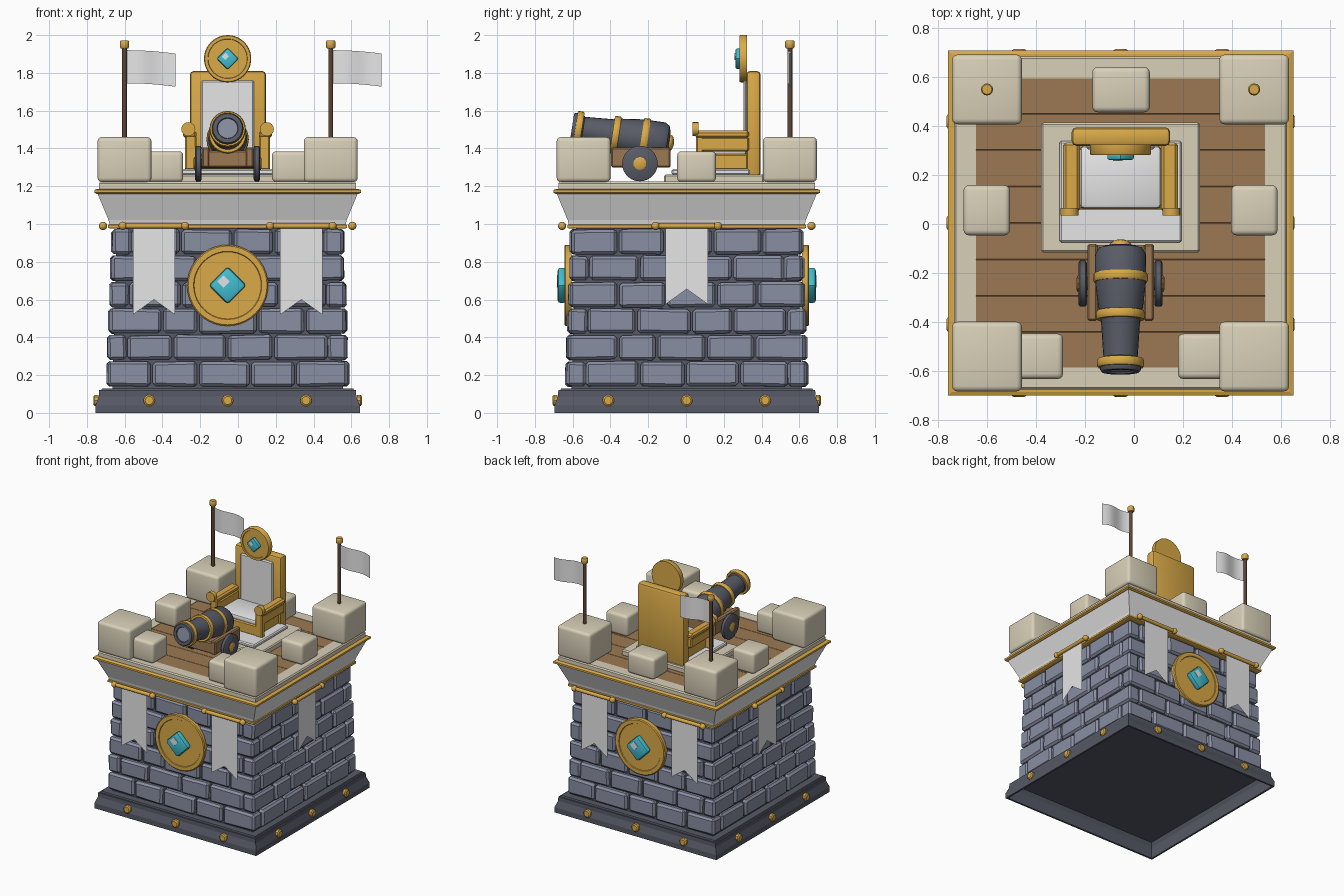
import bpy, bmesh, random
from math import sin, cos, pi, radians
from mathutils import Matrix, Vector

random.seed(4)
if "Cube" in bpy.data.objects:
    bpy.data.objects.remove(bpy.data.objects["Cube"])

CENTRE = Matrix.Translation((-0.055, 0.004, 0))   # tower axis
smooth_parts = []


def material(name, r, g, b):
    m = bpy.data.materials.new(name)
    m.use_nodes = True
    m.diffuse_color = (r, g, b, 1)
    m.node_tree.nodes["Principled BSDF"].inputs["Base Color"].default_value = (r, g, b, 1)
    return m


GOLD = material("gold", 0.7, 0.4, 0.065)
WOOD = material("floor wood", 0.33, 0.19, 0.085)
POLE = material("dark wood", 0.11, 0.06, 0.035)
STONE = material("pale stone", 0.69, 0.63, 0.48)
CLOTH = material("light grey", 0.79, 0.79, 0.8)
BRICK = material("blue grey brick", 0.25, 0.275, 0.365)
MORTAR = material("dark stone", 0.092, 0.1, 0.13)
IRON = material("iron", 0.098, 0.104, 0.133)
TEAL = material("teal gem", 0.055, 0.52, 0.64)
GLINT = material("gem glint", 0.75, 0.77, 0.8)


def finish(name, bm, mat, place=Matrix(), bevel=0, segments=1, smooth=True):
    if bevel:
        bmesh.ops.bevel(bm, geom=bm.edges[:], offset=bevel, segments=segments, profile=0.5,
                        affect="EDGES", clamp_overlap=True)
    bmesh.ops.recalc_face_normals(bm, faces=bm.faces)
    mesh = bpy.data.meshes.new(name)
    bm.to_mesh(mesh)
    bm.free()
    mesh.materials.append(mat)
    ob = bpy.data.objects.new(name, mesh)
    ob.matrix_world = CENTRE @ place
    bpy.context.scene.collection.objects.link(ob)
    if smooth:
        smooth_parts.append(ob)


def box(name, x, y, z, mat, place=Matrix(), bevel=0.008, segments=1):
    """Box from (low, high) ranges."""
    bm = bmesh.new()
    bmesh.ops.create_cube(bm, size=1)
    for v in bm.verts:
        v.co = [(lo + hi) / 2 + c * (hi - lo) for c, (lo, hi) in zip(v.co, (x, y, z))]
    finish(name, bm, mat, place, bevel, segments)


def loft(name, profile, mat, place=Matrix(), sides=24, closed=False):
    """Turn (radius, height) points round z; four sides gives flat square rings by half width."""
    bm = bmesh.new()
    k, turn = (2 ** 0.5, pi / 4) if sides == 4 else (1, 0)
    rings = [[bm.verts.new((r * k * cos(turn + 2 * pi * i / sides),
                            r * k * sin(turn + 2 * pi * i / sides), z))
              for i in range(sides)] for r, z in profile]
    pairs = list(zip(rings, rings[1:]))
    if closed:
        pairs.append((rings[-1], rings[0]))
    else:
        bm.faces.new(rings[0])
        bm.faces.new(rings[-1])
    for a, b in pairs:
        for i in range(sides):
            j = (i + 1) % sides
            bm.faces.new((a[i], a[j], b[j], b[i]))
    finish(name, bm, mat, place, smooth=sides > 4)


def ball(name, centre, radius, mat, place=Matrix(), squash=(1, 1, 1)):
    bm = bmesh.new()
    bmesh.ops.create_uvsphere(bm, u_segments=12, v_segments=8, radius=radius)
    finish(name, bm, mat, place @ Matrix.Translation(centre) @ Matrix.Diagonal((*squash, 1)))


def rod(name, start, end, radius, mat, place=Matrix(), sides=16):
    a, b = Vector(start), Vector(end)
    aim = (b - a).to_track_quat("Z", "Y").to_matrix().to_4x4()
    loft(name, [(radius, 0), (radius, (b - a).length)], mat,
         place @ Matrix.Translation(a) @ aim, sides)


def medallion(name, centre, r, depth, place=Matrix()):
    """Gold disc with raised rim and a diamond gem, facing -y."""
    spot = place @ Matrix.Translation(centre)
    loft(name + "_disc", [(r, 0), (r, depth - 0.006), (r * 0.97, depth), (r * 0.84, depth),
                          (r * 0.825, depth - 0.005)], GOLD,
         spot @ Matrix.Rotation(pi / 2, 4, "X"), 40)
    s, front = r * 0.33, -depth - r * 0.17
    tilt = spot @ Matrix.Rotation(pi / 4, 4, "Y")
    box(name + "_gem", (-s, s), (front, 0.01 - depth), (-s, s), TEAL, tilt, r * 0.08, 2)
    g = s * 0.33
    box(name + "_glint", (-s * 0.42 - g, -s * 0.42 + g), (front - 0.003, front + 0.003),
        (-g, g), GLINT, tilt, 0)


def bricks(name, place, side):
    """Six courses of bevelled bricks, interlocked at the corners."""
    bm = bmesh.new()
    for row in range(6):
        half = 0.64 - 0.005 * row
        full = (row + side) % 2 == 0
        span = half if full else half - 0.1
        count = 5 if full else 4
        cuts = [-span + 2 * span * i / count for i in range(count + 1)]
        cuts = [cuts[0]] + [c + random.uniform(-0.035, 0.035) for c in cuts[1:-1]] + [cuts[-1]]
        for a, b in zip(cuts, cuts[1:]):
            cube = bmesh.ops.create_cube(bm, size=1)["verts"]
            out = half + random.uniform(-0.006, 0.004)
            for v in cube:
                v.co = ((a + b) / 2 + v.co.x * (b - a - 0.012),
                        -out + 0.05 + v.co.y * 0.1 + random.uniform(-0.003, 0.003),
                        0.206 + row * 0.14 + v.co.z * 0.13 + random.uniform(-0.004, 0.004))
    finish(name, bm, BRICK, place, 0.015, smooth=False)


def banner(name, x, tip, place):
    """Swallow-tailed cloth on a rod with ball ends."""
    bm = bmesh.new()
    w = 0.112
    outline = [(-w, 0.99), (w, 0.99), (w, tip), (0, tip + 0.08), (-w, tip)]
    bm.faces.new([bm.verts.new((x + u, -0.65, z)) for u, z in outline])
    finish(name + "_cloth", bm, CLOTH, place)
    rod(name + "_rod", (x - 0.165, -0.658, 0.99), (x + 0.165, -0.658, 0.99), 0.014, GOLD, place)
    for s in (-1, 1):
        ball(name + "_rod_end", (x + s * 0.165, -0.66, 0.99), 0.022, GOLD, place)


# Tower body, cornice and platform; the plinth is hollow underneath
loft("plinth", [(0.6, 0.12), (0.68, 0.12), (0.685, 0), (0.7, 0), (0.7, 0.04), (0.665, 0.13),
                (0.6, 0.13)], MORTAR, sides=4)
loft("mortar_core", [(0.61, 0.125), (0.585, 1.0)], MORTAR, sides=4)
loft("lower_trim", [(0.62, 0.975), (0.632, 0.98), (0.632, 0.995), (0.62, 1.0)], GOLD, sides=4)
loft("cornice", [(0.625, 0.998), (0.63, 1.02), (0.682, 1.145), (0.69, 1.165)], CLOTH, sides=4)
loft("upper_trim", [(0.695, 1.16), (0.706, 1.166), (0.706, 1.18), (0.69, 1.186)], GOLD, sides=4)
loft("platform_rim", [(0.59, 1.18), (0.68, 1.18), (0.68, 1.215), (0.672, 1.224), (0.59, 1.224)],
     STONE, sides=4, closed=True)
for i in range(8):
    y = -0.595 + i * 0.14875
    box("floor_plank", (-0.595, 0.595), (y, y + 0.14875), (1.18, 1.22), WOOD, bevel=0.002)

# Four walls: bricks, studs, banners, medallions
for k, wall in enumerate(("front", "left", "back", "right")):
    turn = Matrix.Rotation(k * pi / 2, 4, "Z")
    bricks(wall + "_bricks", turn, k)
    for x in (-0.415, 0, 0.415):
        loft(wall + "_stud", [(0.031, 0), (0.031, 0.02), (0.022, 0.027)], GOLD,
             turn @ Matrix.Translation((x, -0.684, 0.066)) @ Matrix.Rotation(pi / 2, 4, "X"), 10)
    if k % 2 == 0:
        medallion(wall + "_medallion", (0, -0.61, 0.675), 0.215, 0.038, turn)
        for x in (-0.39, 0.39):
            banner(wall + "_banner", x, 0.52, turn)
    else:
        banner(wall + "_banner", 0, 0.575, turn)


# Battlement blocks
def block(name, x, y, w, d, top):
    box(name, (x - w / 2, x + w / 2), (y - d / 2, y + d / 2), (1.222, top), STONE,
        bevel=0.022, segments=3)


for sx in (-1, 1):
    for sy in (-1, 1):
        block("corner_block", sx * 0.546, sy * 0.546, 0.285, 0.285, 1.46)
    block("front_block", sx * 0.345, -0.545, 0.22, 0.185, 1.385)
    block("side_block", sx * 0.547, 0.052, 0.19, 0.205, 1.385)
block("back_block", 0.002, 0.545, 0.235, 0.185, 1.385)

# Flags on the back corners
for sx in (-1, 1):
    px, py = sx * 0.546, 0.546
    rod("flag_pole", (px, py, 1.45), (px, py, 1.94), 0.013, POLE, sides=12)
    loft("flag_pole_cap", [(0.02, 1.93), (0.025, 1.937), (0.025, 1.965), (0.02, 1.972)], GOLD,
         Matrix.Translation((px, py, 0)), 12)
    bm = bmesh.new()
    columns = []
    for i in range(11):
        t = i / 10
        sway, sag = -0.012 * sin(t * 2 * pi) - 0.006 * t, -0.018 * t * t
        columns.append([bm.verts.new((px + 0.01 + 0.26 * t, py + sway, z + sag))
                        for z in (1.745, 1.92)])
    for a, b in zip(columns, columns[1:]):
        bm.faces.new((a[0], b[0], b[1], a[1]))
    finish("flag", bm, CLOTH)

# Throne on its steps
box("stone_step", (-0.325, 0.325), (-0.12, 0.41), (1.215, 1.262), STONE)
box("carpet_step", (-0.25, 0.25), (-0.08, 0.335), (1.26, 1.29), CLOTH)
box("throne_back", (-0.2, 0.203), (0.315, 0.391), (1.25, 1.81), GOLD, bevel=0.02, segments=2)
box("throne_back_panel", (-0.14, 0.14), (0.3, 0.32), (1.36, 1.76), CLOTH)
box("throne_seat", (-0.18, 0.18), (0.055, 0.33), (1.285, 1.37), GOLD)
box("seat_cushion", (-0.165, 0.165), (0.06, 0.315), (1.365, 1.405), CLOTH, bevel=0.015, segments=2)
for s in (-1, 1):
    across = sorted((s * 0.165, s * 0.225))
    box("arm_side", across, (0.05, 0.33), (1.385, 1.46), GOLD)
    box("arm_top", sorted((s * 0.165, s * 0.235)), (0.045, 0.33), (1.455, 1.495), GOLD, bevel=0.012)
    box("arm_post", across, (0.05, 0.09), (1.285, 1.47), GOLD)
    rod("arm_knob", (s * 0.208, 0.03, 1.502), (s * 0.208, 0.062, 1.502), 0.037, GOLD)
medallion("throne_crest", (0, 0.32, 1.875), 0.125, 0.042)

# Cannon barrel, tilted up towards the front
aim = Matrix.Translation((0, -0.104, 1.43)) @ Matrix.Rotation(radians(81.3), 4, "X")
loft("cannon_barrel", [(0.06, -0.01), (0.09, 0), (0.105, 0.025), (0.104, 0.14), (0.088, 0.27),
                       (0.08, 0.3), (0.07, 0.45), (0.083, 0.46), (0.084, 0.5), (0.078, 0.51),
                       (0.056, 0.51), (0.052, 0.498)], IRON, aim)
loft("cannon_bore", [(0.053, 0.497), (0.053, 0.503)], BRICK, aim)
for t, r in ((0.103, 0.112), (0.258, 0.1), (0.456, 0.096)):
    loft("cannon_band", [(r - 0.03, t), (r - 0.004, t), (r, t + 0.006), (r, t + 0.03),
                         (r - 0.004, t + 0.036), (r - 0.03, t + 0.036)], GOLD, aim, closed=True)
ball("cannon_breech_knob", (0, 0, -0.012), 0.045, GOLD, aim, (1, 1, 0.55))

# Cannon carriage and wheels
box("carriage_bed", (-0.12, 0.12), (-0.395, -0.09), (1.3, 1.39), WOOD)
rod("carriage_axle", (-0.15, -0.248, 1.32), (0.15, -0.248, 1.32), 0.025, POLE)
for s in (-1, 1):
    box("carriage_cheek", sorted((s * 0.095, s * 0.136)), (-0.4, -0.085), (1.3, 1.405), WOOD)
    side = Matrix.Translation((s * 0.138, -0.248, 1.32)) @ Matrix.Rotation(s * pi / 2, 4, "Y")
    loft("wheel", [(0.085, 0), (0.094, 0.006), (0.094, 0.028), (0.085, 0.034)], IRON, side, 28)
    loft("wheel_hub", [(0.035, 0.03), (0.035, 0.037), (0.025, 0.042)], GOLD, side, 10)

# Smooth the round parts, keep hard edges
bpy.ops.object.select_all(action="DESELECT")
for ob in smooth_parts:
    ob.select_set(True)
bpy.context.view_layer.objects.active = smooth_parts[0]
bpy.ops.object.shade_smooth_by_angle(angle=radians(35))
